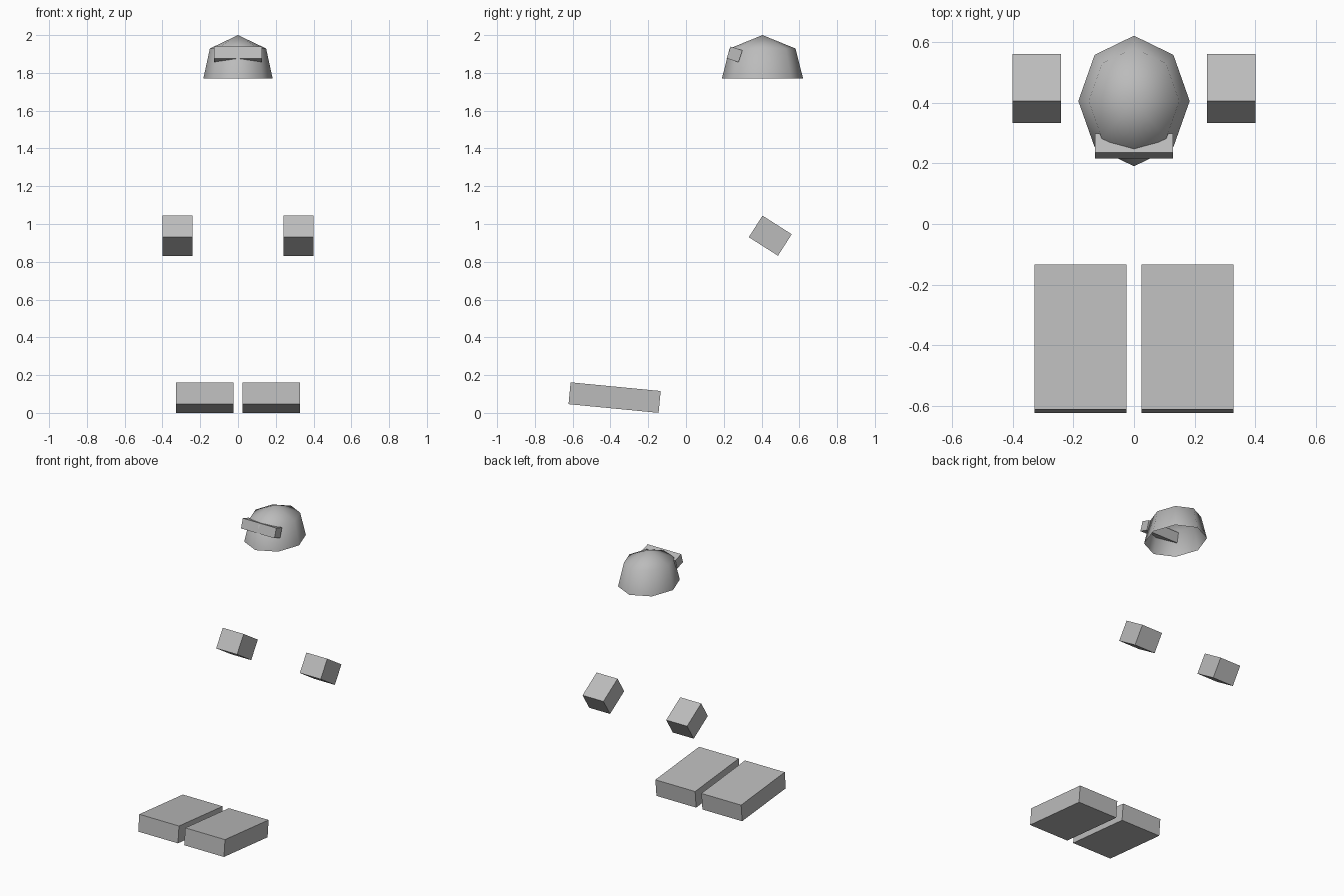
import bpy, bmesh
from math import sin, cos, radians, pi
from mathutils import Matrix

cube = bpy.data.objects.get("Cube")
if cube:
    bpy.data.objects.remove(cube, do_unlink=True)

# Single plain mid grey
grey = bpy.data.materials.new("mid_grey")
grey.use_nodes = True
GREY = (0.5, 0.5, 0.5, 1)
grey.diffuse_color = GREY
grey.node_tree.nodes["Principled BSDF"].inputs["Base Color"].default_value = GREY


def finish(name, bm, smooth=False):
    mesh = bpy.data.meshes.new(name)
    for face in bm.faces:
        face.smooth = smooth
    bm.to_mesh(mesh)
    bm.free()
    mesh.materials.append(grey)
    obj = bpy.data.objects.new(name, mesh)
    bpy.context.collection.objects.link(obj)
    return obj


def block(name, centre, size, tilt):
    """Flat-faced box pitched about the x axis."""
    bm = bmesh.new()
    bmesh.ops.create_cube(bm, size=1, matrix=Matrix.Diagonal((*size, 1)))
    obj = finish(name, bm)
    obj.location = centre
    obj.rotation_euler.x = radians(tilt)
    return obj


def dome(name, centre, radii, sides, angles):
    """Open, smooth cap: an apex fan followed by bands out to the rim."""
    bm = bmesh.new()
    apex = bm.verts.new((0, 0, radii[2]))
    previous = None
    for phi in map(radians, angles):
        ring = []
        for i in range(sides):
            a = 2 * pi * i / sides
            ring.append(bm.verts.new((radii[0] * sin(phi) * cos(a),
                                      radii[1] * sin(phi) * sin(a),
                                      radii[2] * cos(phi))))
        for i in range(sides):
            j = (i + 1) % sides
            if previous:
                bm.faces.new((previous[i], ring[i], ring[j], previous[j]))
            else:
                bm.faces.new((apex, ring[i], ring[j]))
        previous = ring
    obj = finish(name, bm, smooth=True)
    obj.location = centre
    return obj


# Head shell and visor
dome("helmet", (0, 0.405, 1.815), (0.189, 0.2215, 0.185), 8, (52, 104))
block("visor", (0, 0.257, 1.898), (0.256, 0.066, 0.066), -18)

# Paired hands and feet
for side, sign in (("left", 1), ("right", -1)):
    block(side + "_hand", (sign * 0.32, 0.446, 0.938), (0.16, 0.183, 0.135), -32.5)
    block(side + "_foot", (sign * 0.176, -0.378, 0.081), (0.304, 0.479, 0.116), -5.5)
